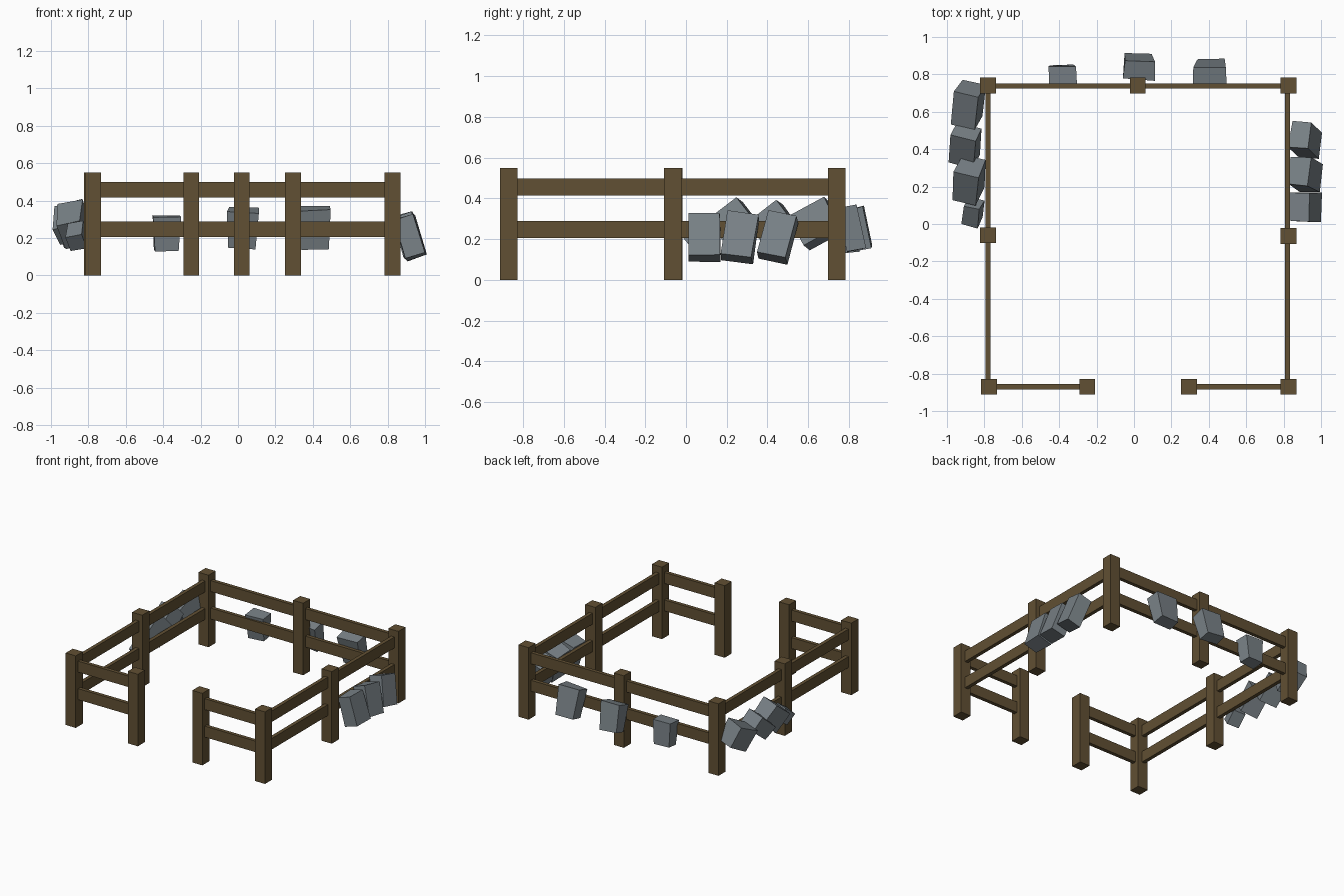
import bpy, random
from math import radians
from mathutils import Vector, Euler

if "Cube" in bpy.data.objects:
    bpy.data.objects.remove(bpy.data.objects["Cube"])

random.seed(4)


def material(name, rgb):
    m = bpy.data.materials.new(name)
    m.diffuse_color = (*rgb, 1)
    m.use_nodes = True
    m.node_tree.nodes["Principled BSDF"].inputs["Base Color"].default_value = m.diffuse_color
    return m


WOOD = material("wood", (0.12, 0.08, 0.033))
STONE = material("stone", (0.19, 0.22, 0.24))


def block(name, center, size, mat, rot=(0, 0, 0), taper=1.0, jitter=0.0):
    """Box with optional narrower bottom, small corner jitter and rotation in degrees."""
    c = Vector(center)
    r = Euler([radians(a) for a in rot]).to_matrix()
    verts = []
    for sz in (-1, 1):
        k = taper if sz < 0 else 1.0
        for sx, sy in ((-1, -1), (1, -1), (1, 1), (-1, 1)):
            v = Vector((sx * size[0] * k, sy * size[1] * k, sz * size[2])) / 2
            v += Vector([random.uniform(-jitter, jitter) for _ in range(3)])
            verts.append(c + r @ v)
    faces = [(3, 2, 1, 0), (4, 5, 6, 7)]
    faces += [(i, (i + 1) % 4, (i + 1) % 4 + 4, i + 4) for i in range(4)]
    me = bpy.data.meshes.new(name)
    me.from_pydata(verts, [], faces)
    me.materials.append(mat)
    ob = bpy.data.objects.new(name, me)
    bpy.context.collection.objects.link(ob)


# Fence posts
POST, HEIGHT = 0.085, 0.55
posts = [(-0.78, 0.74), (0.02, 0.74), (0.825, 0.74), (-0.78, -0.06), (0.825, -0.065),
         (-0.775, -0.87), (-0.25, -0.87), (0.295, -0.87), (0.825, -0.87)]
for i, (x, y) in enumerate(posts):
    block(f"post_{i + 1}", (x, y, HEIGHT / 2), (POST, POST, HEIGHT), WOOD)

# Two rails on every side, with a gap for the entrance at the front
rails = [("back", (-0.78, 0.738), (0.825, 0.738)),
         ("left", (-0.78, -0.87), (-0.78, 0.74)),
         ("right", (0.82, -0.87), (0.82, 0.74)),
         ("front_left", (-0.775, -0.87), (-0.25, -0.87)),
         ("front_right", (0.295, -0.87), (0.825, -0.87))]
for name, (x0, y0), (x1, y1) in rails:
    for level, z in (("lower", 0.247), ("upper", 0.457)):
        block(f"{name}_{level}_rail", ((x0 + x1) / 2, (y0 + y1) / 2, z),
              (max(x1 - x0, 0.028), max(y1 - y0, 0.028), 0.084), WOOD)

# Stones: name, centre, size, rotation, bottom taper
stones = [
    # leaning outside the back fence
    ("back_stone_1", (-0.383, 0.797, 0.225), (0.15, 0.11, 0.185), (6, 0, 2), 0.82),
    ("back_stone_2", (0.025, 0.845, 0.252), (0.165, 0.10, 0.205), (14, 3, -3), 0.88),
    ("back_stone_3", (0.41, 0.812, 0.252), (0.175, 0.105, 0.22), (13, -2, 0), 0.85),
    # leaning outside the right fence
    ("right_stone_1", (0.917, 0.09, 0.208), (0.11, 0.15, 0.22), (0, -17, 0), 1.02),
    ("right_stone_2", (0.917, 0.265, 0.21), (0.11, 0.15, 0.22), (-8, -17, -3), 1.02),
    ("right_stone_3", (0.917, 0.45, 0.21), (0.11, 0.145, 0.22), (-12, -17, -5), 1.0),
    # tumbled outside the left fence
    ("left_stone_1", (-0.883, 0.64, 0.275), (0.135, 0.20, 0.165), (28, -12, -12), 0.95),
    ("left_stone_2", (-0.90, 0.42, 0.275), (0.145, 0.19, 0.12), (40, -12, -14), 0.95),
    ("left_stone_3", (-0.88, 0.235, 0.275), (0.135, 0.195, 0.16), (40, -12, -13), 0.95),
    ("left_stone_4", (-0.86, 0.065, 0.21), (0.09, 0.12, 0.10), (38, -10, -14), 0.95),
]
for name, center, size, rot, taper in stones:
    block(name, center, size, STONE, rot, taper, 0.004)
